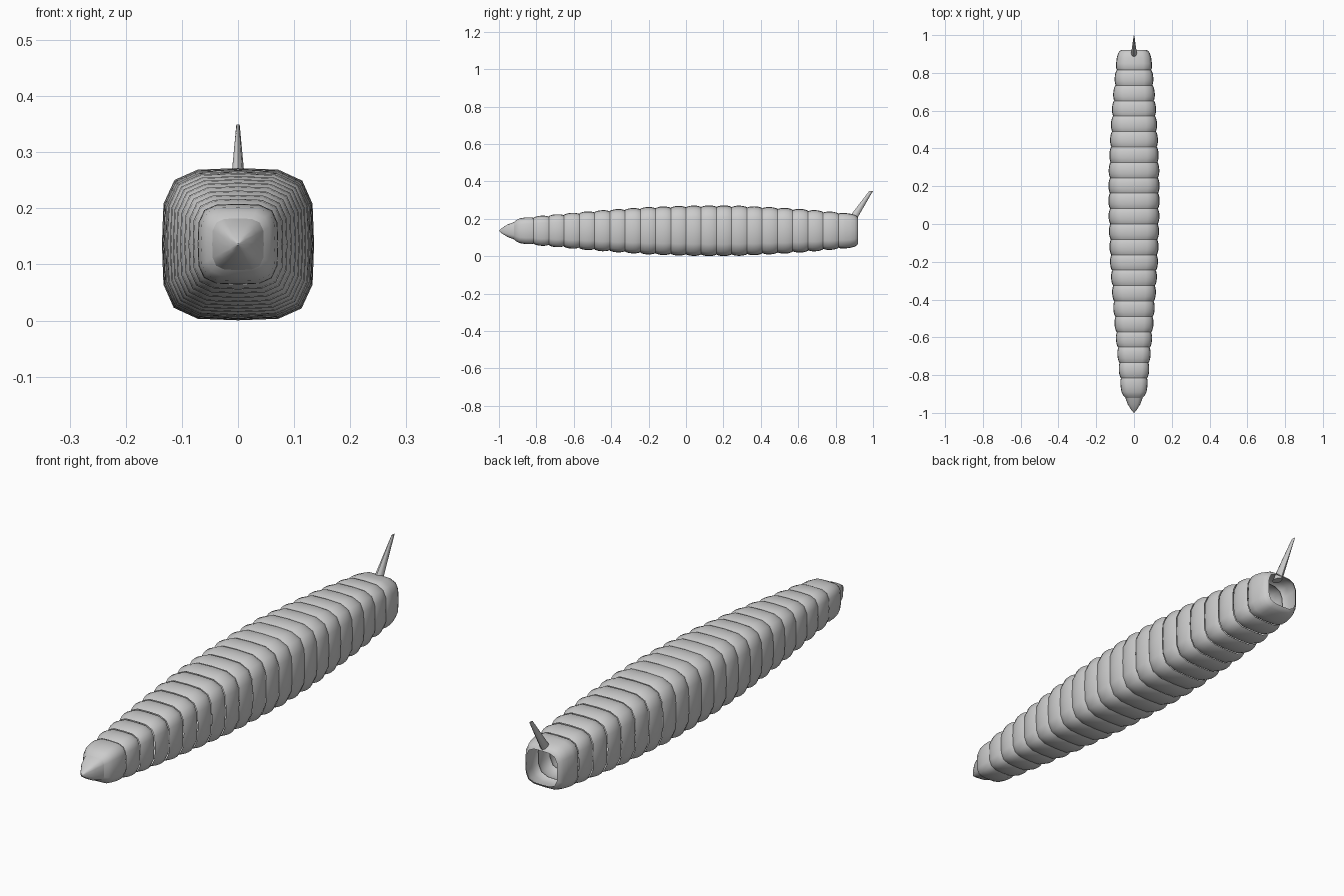
import bpy, bmesh, math
from mathutils import Vector

cube = bpy.data.objects.get("Cube")
if cube:
    bpy.data.objects.remove(cube, do_unlink=True)

grey = bpy.data.materials.new("plain grey")
grey.use_nodes = True
COLOUR = (0.6, 0.6, 0.6, 1)
grey.diffuse_color = COLOUR
grey.node_tree.nodes["Principled BSDF"].inputs["Base Color"].default_value = COLOUR

MID = 0.136          # height of the body axis
QUARTER = [(1, 0), (0.98, 0.53), (0.835, 0.845), (0.53, 0.98)]
SECTION = []         # rounded square, quarter turned four times
for turn in range(4):
    for a, b in QUARTER:
        for _ in range(turn):
            a, b = -b, a
        SECTION.append((a, b))


def loft(name, rings, cap_start=False, cap_end=False, angle=50):
    """Skin a list of closed rings of points."""
    bm = bmesh.new()
    loops = [[bm.verts.new(p) for p in ring] for ring in rings]
    n = len(loops[0])
    for low, high in zip(loops, loops[1:]):
        for i in range(n):
            j = (i + 1) % n
            bm.faces.new((low[i], low[j], high[j], high[i]))
    if cap_start:
        bm.faces.new(loops[0][::-1])
    if cap_end:
        bm.faces.new(loops[-1])
    mesh = bpy.data.meshes.new(name)
    bm.to_mesh(mesh)
    bm.free()
    obj = bpy.data.objects.new(name, mesh)
    bpy.context.collection.objects.link(obj)
    mesh.materials.append(grey)
    bpy.ops.object.select_all(action='DESELECT')
    obj.select_set(True)
    bpy.context.view_layer.objects.active = obj
    bpy.ops.object.shade_smooth_by_angle(angle=math.radians(angle))
    return obj


def body_ring(y, r):
    return [Vector((-a * r, y, MID + b * r)) for a, b in SECTION][::-1]


def body_loft(name, profile, **caps):
    return loft(name, [body_ring(y, r)[::-1] for y, r in profile], **caps)


# Body thickness along its length
ENVELOPE = [(-0.86, 0.07), (-0.78, 0.08), (-0.65, 0.092), (-0.5, 0.106),
            (-0.35, 0.117), (-0.2, 0.127), (0, 0.134), (0.15, 0.136),
            (0.3, 0.134), (0.5, 0.124), (0.65, 0.114), (0.8, 0.1), (0.87, 0.092)]


def thickness(y):
    for (y0, r0), (y1, r1) in zip(ENVELOPE, ENVELOPE[1:]):
        if y <= y1:
            return r0 + (r1 - r0) * (y - y0) / (y1 - y0)
    return ENVELOPE[-1][1]


# Pointed head
body_loft("head", [(-1, 0.001), (-0.985, 0.014), (-0.955, 0.033), (-0.92, 0.046)])

# First body segment, meeting the head
START, COUNT = -0.815, 20
STEP = -2 * START / COUNT
body_loft("front_segment", [(-0.92, 0.046), (-0.908, 0.057), (-0.89, 0.066),
                            (-0.86, 0.071), (-0.83, 0.072), (START, 0.069)])

# Repeated bulging segments
for k in range(COUNT):
    y0 = START + k * STEP
    r = thickness(y0 + STEP / 2)
    slope = thickness(y0 + STEP) - thickness(y0)
    profile = []
    for t in (0, 0.1, 0.28, 0.5, 0.72, 0.9, 1):
        dip = 0.008 * abs(2 * t - 1) ** 2.5
        profile.append((y0 + t * STEP, r + slope * (t - 0.5) * 0.6 - dip))
    body_loft(f"body_segment_{k + 1}", profile)

# Last segment, hollow and open at the back
body_loft("tail_segment", [(-START, 0.09), (0.825, 0.095), (0.85, 0.095),
                           (0.88, 0.091), (0.902, 0.085), (0.915, 0.077),
                           (0.92, 0.068)])

# Slanted tail horn
horn = []
for y, z, rx, ry in ((0.89, 0.2, 0.017, 0.024), (0.99, 0.349, 0.003, 0.01)):
    horn.append([Vector((rx * math.cos(a), y + ry * math.sin(a), z))
                 for a in (math.tau * i / 8 for i in range(8))])
loft("tail_horn", horn, cap_start=True, cap_end=True)
